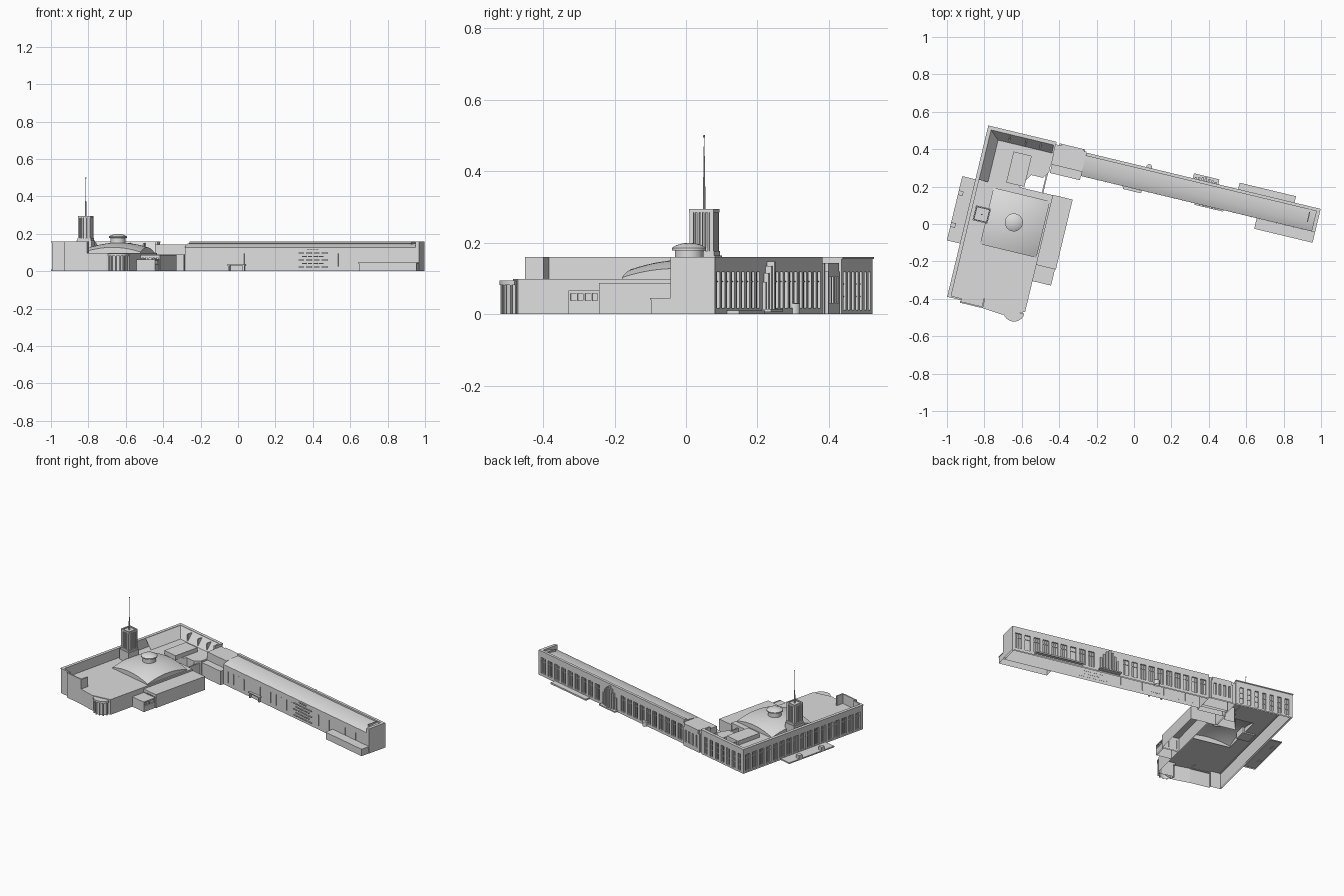
import bpy, bmesh, math
from mathutils import Matrix, Vector

# Local frame: x runs along the long wing, y is negative towards the front
FRAME = Matrix.Translation((-0.776, 0.522, 0)) @ Matrix.Rotation(math.radians(-13.5), 4, 'Z')

WALL = bpy.data.materials.new("light grey")
WALL.diffuse_color = (0.72, 0.72, 0.72, 1)

def finish(bm, name, smooth=False):
    bmesh.ops.recalc_face_normals(bm, faces=bm.faces)
    me = bpy.data.meshes.new(name)
    bm.to_mesh(me)
    bm.free()
    me.materials.append(WALL)
    ob = bpy.data.objects.new(name, me)
    ob.matrix_world = FRAME
    bpy.context.collection.objects.link(ob)
    if smooth:
        bpy.ops.object.select_all(action='DESELECT')
        ob.select_set(True)
        bpy.context.view_layer.objects.active = ob
        bpy.ops.object.shade_smooth_by_angle(angle=math.radians(30))
    return ob

def add_prism(bm, pts, z0, z1, cap=True):
    """Vertical prism; masses standing on the ground are open below."""
    lo = [bm.verts.new((x, y, z0)) for x, y in pts]
    hi = [bm.verts.new((x, y, z1)) for x, y in pts]
    n = len(pts)
    for i in range(n):
        j = (i + 1) % n
        bm.faces.new((lo[i], lo[j], hi[j], hi[i]))
    if cap:
        bm.faces.new(hi)
    if z0 > 0:
        bm.faces.new(lo[::-1])

def add_box(bm, x0, x1, y0, y1, z0, z1):
    add_prism(bm, [(x0, y0), (x1, y0), (x1, y1), (x0, y1)], z0, z1)

def boxes(name, items):
    bm = bmesh.new()
    for b in items:
        add_box(bm, *b)
    return finish(bm, name)

def prism(name, pts, z0, z1, smooth=False, cap=True):
    bm = bmesh.new()
    add_prism(bm, pts, z0, z1, cap)
    return finish(bm, name, smooth)

def lathe(name, cx, cy, profile, seg=24):
    bm = bmesh.new()
    vs = [bm.verts.new((cx + r, cy, z)) for r, z in profile]
    es = [bm.edges.new(p) for p in zip(vs, vs[1:])]
    bmesh.ops.spin(bm, geom=vs + es, cent=(cx, cy, 0), axis=(0, 0, 1),
                   angle=2 * math.pi, steps=seg)
    bmesh.ops.remove_doubles(bm, verts=bm.verts, dist=1e-5)
    return finish(bm, name, True)

def facade(name, p0, p1, n, z0, z1, top, pier=0.35, t=0.01, bars=1, transoms=()):
    """Frame of piers, bands and mullions; the outside lies right of p0 -> p1."""
    p0, p1 = Vector(p0), Vector(p1)
    d = (p1 - p0).normalized()
    o = Vector((d.y, -d.x))
    length = (p1 - p0).length
    bm = bmesh.new()

    def piece(s0, s1, a, b, depth):
        back = -o * t
        front = o * (depth - t)
        add_prism(bm, [p0 + d * s0 + back, p0 + d * s1 + back,
                       p0 + d * s1 + front, p0 + d * s0 + front], a, b)
    piece(0, length, 0, z0, t)
    piece(0, length, z1, top, t)
    w = length / (n + pier)
    for i in range(n + 1):
        piece(i * w, i * w + pier * w, z0, z1, t)
        if i < n:
            a, b = i * w + pier * w, (i + 1) * w
            for k in range(bars):
                s = a + (b - a) * (k + 1) / (bars + 1)
                piece(s - 0.0012, s + 0.0012, z0, z1, t * 0.5)
            for z in transoms:
                piece(a, b, z - 0.0015, z + 0.0015, t * 0.5)
    return finish(bm, name)

# Main corner building: outer walls, then a low roof left open under the dome
prism("main_walls", [(0.01, -0.01), (0.37, -0.01), (0.37, -0.165), (0.345, -0.2), (0.28, -0.2),
                     (0.235, -0.278), (0.42, -0.278), (0.42, -0.92), (0.303, -0.962),
                     (0.196, -0.953), (0.07, -0.953), (0.07, -0.935), (0.01, -0.935)], 0, 0.098, cap=False)
bm = bmesh.new()
for pts in ([(0.01, -0.01), (0.01, -0.935), (0.07, -0.935), (0.101, -0.935), (0.101, -0.01)],
            [(0.101, -0.01), (0.101, -0.313), (0.42, -0.313), (0.42, -0.278), (0.235, -0.278),
             (0.28, -0.2), (0.345, -0.2), (0.37, -0.165), (0.37, -0.01)],
            [(0.101, -0.623), (0.07, -0.953), (0.196, -0.953), (0.303, -0.962), (0.42, -0.92), (0.42, -0.623)],
            [(0.411, -0.313), (0.411, -0.623), (0.42, -0.623), (0.42, -0.313)]):
    bm.faces.new([bm.verts.new((x, y, 0.098)) for x, y in pts])
finish(bm, "main_roof")

# Tall outer walls with parapets
boxes("parapets", [(0.01, 0.016, -0.935, -0.01, 0.095, 0.16), (0.01, 0.37, -0.016, -0.01, 0.095, 0.16),
                   (0.36, 0.37, -0.06, -0.01, 0.095, 0.16), (0.07, 0.196, -0.953, -0.945, 0.095, 0.16),
                   (0.0, 0.075, -0.938, -0.928, 0.0, 0.16), (0.188, 0.196, -0.953, -0.9, 0.095, 0.16)])

# Steep gutter slope behind the north and north-west parapets
bm = bmesh.new()
out = [(0.016, -0.29, .158), (0.016, -0.016, .158), (0.36, -0.016, .158)]
inn = [(0.065, -0.29, .1), (0.065, -0.06, .1), (0.36, -0.06, .1)]
a = [bm.verts.new(p) for p in out]
b = [bm.verts.new(p) for p in inn]
for i in range(2):
    bm.faces.new((a[i], b[i], b[i + 1], a[i + 1]))
finish(bm, "roof_gutter")
boxes("gutter_ribs", [(x, x + 0.006, -0.055, -0.016, 0.1, 0.15) for x in (0.12, 0.21, 0.29)])

# Window walls of the main building
facade("west_window_wall", (0, 0), (0, -0.935), 17, 0.012, 0.118, 0.16, bars=2, transoms=(0.092,))
facade("north_window_wall", (0.37, 0), (0, 0), 7, 0.012, 0.118, 0.16, 0.5, transoms=(0.05, 0.085))
boxes("cornice", [(-0.004, 0.012, -0.938, 0.004, 0.154, 0.16), (0.0, 0.372, -0.01, 0.004, 0.154, 0.16)])

# Roof box, courtyard wall and lower blocks
boxes("roof_box", [(0.16, 0.26, -0.27, -0.1, 0.095, 0.125)])
boxes("courtyard_wall", [(0.358, 0.366, -0.278, -0.165, 0, 0.085)])
boxes("east_block", [(0.415, 0.527, -0.652, -0.276, 0, 0.087)])
facade("east_block_south_windows", (0.42, -0.661), (0.527, -0.661), 5, 0.012, 0.07, 0.087, 0.3)
boxes("side_annex", [(0.42, 0.515, -0.75, -0.66, 0, 0.064)])
facade("side_annex_windows", (0.522, -0.75), (0.522, -0.66), 2, 0.038, 0.058, 0.066, 0.15, 0.007)

# Rounded entrance bay with columns
arc = [(0.361 + 0.057 * math.cos(t), -0.93 - 0.055 * math.sin(t))
       for t in [math.pi * i / 12 for i in range(13)]]
prism("bay_roof", arc, 0.082, 0.094, smooth=True)
prism("bay_wall", [(0.361 + (x - 0.361) * 0.8, -0.93 + (y + 0.93) * 0.8) for x, y in arc], 0, 0.084, smooth=True)
for i in range(7):
    t = math.pi * (i + 0.5) / 7
    lathe("bay_column", 0.361 + 0.052 * math.cos(t), -0.93 - 0.05 * math.sin(t),
          [(0.004, 0), (0.004, 0.083)], 8)

# Shallow square dome over the hall
bm = bmesh.new()
bmesh.ops.create_grid(bm, x_segments=16, y_segments=16, size=0.155)
for v in bm.verts:
    r2 = v.co.x ** 2 + v.co.y ** 2
    v.co = (v.co.x + 0.256, v.co.y - 0.468, 0.153 - 1.05 * r2)
rim = [e for e in bm.edges if e.is_boundary]
for v in bmesh.ops.extrude_edge_only(bm, edges=rim)["geom"]:
    if isinstance(v, bmesh.types.BMVert):
        v.co.z = 0.095
finish(bm, "hall_dome", True)
lathe("cupola", 0.25, -0.468, [(0.04, 0.14), (0.04, 0.178), (0.048, 0.179), (0.048, 0.186),
                               (0.036, 0.193), (0.018, 0.198), (0, 0.2)], 32)

# Tower with fins, cap and spire
TX, TY = 0.073, -0.467
def square(h, z0, z1):
    return (TX - h, TX + h, TY - h, TY + h, z0, z1)
boxes("tower_base", [square(0.041, 0.09, 0.165), square(0.037, 0.165, 0.177)])
boxes("tower_core", [square(0.027, 0.177, 0.284)])
fins = []
for i in range(7):
    s = -0.029 + i * 0.058 / 6
    w = 0.0055 if i in (0, 6) else 0.0025
    for q in (-0.029, 0.029):
        fins += [(TX + s - w, TX + s + w, TY + q - 0.004, TY + q + 0.004, 0.177, 0.284),
                 (TX + q - 0.004, TX + q + 0.004, TY + s - w, TY + s + w, 0.177, 0.284)]
boxes("tower_fins", fins)
boxes("tower_cap", [square(0.035, 0.284, 0.289)] +
      [(TX - 0.035, TX + 0.035, TY + s - 0.004, TY + s + 0.004, 0.288, 0.295) for s in (-0.031, 0.031)] +
      [(TX + s - 0.004, TX + s + 0.004, TY - 0.035, TY + 0.035, 0.288, 0.295) for s in (-0.031, 0.031)])
lathe("spire", TX, TY, [(0.004, 0.285), (0.003, 0.36), (0.002, 0.42), (0.0008, 0.493),
                        (0.003, 0.496), (0.003, 0.5), (0, 0.502)], 10)

# Terrace along the west side
boxes("west_terrace", [(-0.076, 0, -0.645, -0.292, 0, 0.008), (-0.076, -0.05, -0.395, -0.37, 0.004, 0.03),
                       (-0.076, -0.05, -0.57, -0.545, 0.004, 0.03)])

# Connector between main building and long wing
boxes("connector", [(0.37, 0.54, -0.12, -0.01, 0, 0.143), (0.375, 0.54, -0.166, -0.1, 0, 0.09),
                    (0.4, 0.525, -0.01, 0.0, 0.12, 0.143)])
facade("connector_windows", (0.53, 0), (0.39, 0), 4, 0.03, 0.105, 0.12, 0.5)

# Long wing: curved roof profile extruded along its length
profile = [(-0.143, 0), (-0.143, 0.128), (-0.125, 0.136), (-0.1, 0.143), (-0.07, 0.148),
           (-0.045, 0.15), (-0.025, 0.15), (-0.025, 0)]
bm = bmesh.new()
ends = [[bm.verts.new((x, y, z)) for y, z in profile] for x in (0.54, 1.815)]
for i in range(len(profile) - 1):
    bm.faces.new((ends[0][i], ends[0][i + 1], ends[1][i + 1], ends[1][i]))
for e in ends:
    bm.faces.new(e)
finish(bm, "long_wing", True)
boxes("wing_parapets", [(0.54, 1.825, -0.032, -0.025, 0.14, 0.16), (1.772, 1.778, -0.1, -0.03, 0.13, 0.158),
                        (1.808, 1.815, -0.143, -0.025, 0.12, 0.16)])
facade("wing_north_windows_east", (1.828, -0.015), (1.27, -0.015), 9, 0.018, 0.118, 0.16, bars=2, transoms=(0.092,))
facade("wing_north_windows_west", (1.12, -0.015), (0.54, -0.015), 10, 0.018, 0.118, 0.16, bars=2, transoms=(0.092,))
boxes("wing_end_wall", [(1.815, 1.828, -0.143, -0.02, 0, 0.16)])

# Stepped centrepiece on the north face
items = [(1.12, 1.27, -0.026, -0.015, 0, 0.16)]
for i, h in enumerate((0.09, 0.115, 0.135, 0.148, 0.135, 0.115, 0.09)):
    x = 1.135 + i * 0.018
    d = 0.018 - 0.004 * abs(i - 3)
    items.append((x, x + 0.011, -0.016, -0.012 + d, 0.012, h))
items += [(1.125, 1.265, -0.016, 0.012, 0.006, 0.014)]
boxes("north_centrepiece", items)

# South face: slim ribs, slats, canopies and low annex
boxes("wing_ribs", [(x, x + 0.005, -0.145, -0.142, 0.025, 0.095)
                    for x in [0.58 + 0.047 * i for i in range(26)] if not 1.15 < x < 1.34])
slats = []
for r in range(6):
    half = 0.085 - 0.022 * (r % 2) - (0.03 if r == 5 else 0)
    for k in range(4):
        x = 1.245 + (k - 1.5) * half * 0.5
        slats.append((x - half * 0.18, x + half * 0.18, -0.151, -0.142, 0.02 + r * 0.019, 0.024 + r * 0.019))
boxes("south_centre_slats", slats)
boxes("south_canopies", [(0.775, 0.875, -0.158, -0.142, 0.03, 0.036), (0.78, 0.79, -0.156, -0.142, 0, 0.03),
                         (0.86, 0.87, -0.156, -0.142, 0, 0.03)])
lathe("north_round_porch", 0.884, -0.012, [(0.016, 0), (0.016, 0.03), (0, 0.032)], 16)
boxes("south_annex", [(1.51, 1.826, -0.199, -0.14, 0, 0.043), (1.507, 1.828, -0.201, -0.14, 0.041, 0.046)])
boxes("north_terrace", [(1.374, 1.684, -0.015, 0.02, 0, 0.01)])
